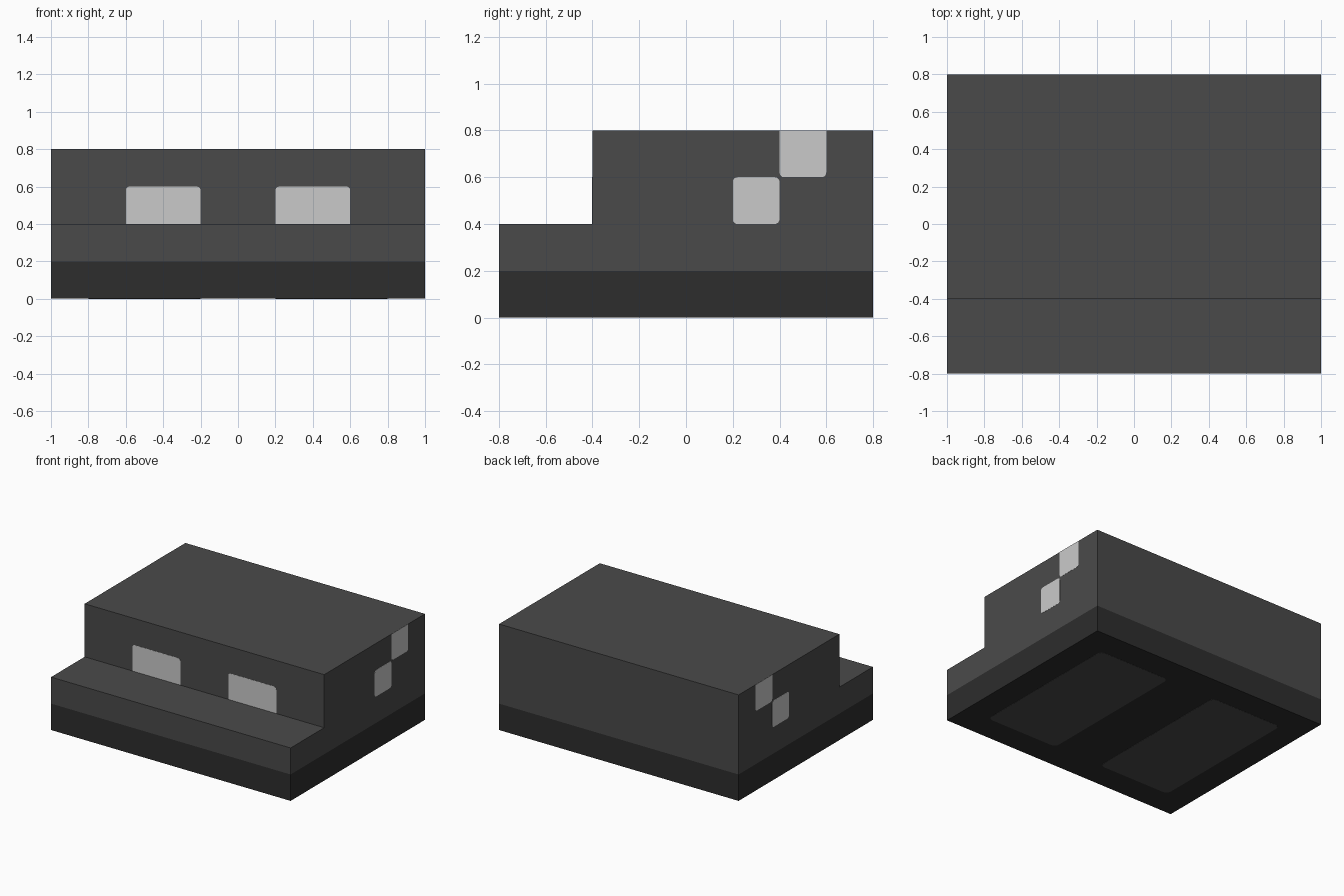
import bpy, bmesh, math
from mathutils import Vector, Matrix

if "Cube" in bpy.data.objects:
    bpy.data.objects.remove(bpy.data.objects["Cube"])


def material(name, v):
    m = bpy.data.materials.new(name)
    m.use_nodes = True
    m.diffuse_color = (v, v, v, 1)
    m.node_tree.nodes["Principled BSDF"].inputs["Base Color"].default_value = (v, v, v, 1)
    return m


BODY = material("body grey", 0.0685)
BASE = material("base dark grey", 0.0262)
LIGHT = material("lamp light grey", 0.591)
LIP = 0.001  # how far plates stand proud of the block


def extrude(name, outline, depth, axes, origin, mat):
    """Extrude a 2D outline; axes = directions of its u, v and depth."""
    bm = bmesh.new()
    face = bm.faces.new([bm.verts.new((u, v, 0)) for u, v in outline])
    ext = bmesh.ops.extrude_face_region(bm, geom=[face])
    top = [g for g in ext["geom"] if isinstance(g, bmesh.types.BMVert)]
    bmesh.ops.translate(bm, vec=(0, 0, depth), verts=top)
    rot = Matrix([Vector(a) for a in axes]).transposed().to_4x4()
    bm.transform(Matrix.Translation(origin) @ rot)
    bmesh.ops.recalc_face_normals(bm, faces=bm.faces[:])
    mesh = bpy.data.meshes.new(name)
    bm.to_mesh(mesh)
    bm.free()
    mesh.materials.append(mat)
    ob = bpy.data.objects.new(name, mesh)
    bpy.context.collection.objects.link(ob)
    return ob


def rounded(u0, u1, v0, v1, r, square=()):
    """Rectangle with rounded corners, counted from lower left anticlockwise."""
    corners = [(u0, v0, 1, 1), (u1, v0, -1, 1), (u1, v1, -1, -1), (u0, v1, 1, -1)]
    pts = []
    for i, (u, v, su, sv) in enumerate(corners):
        if i in square:
            pts.append((u, v))
            continue
        for k in range(5):
            a = math.pi + math.pi / 2 * (i + k / 4)
            pts.append((u + su * r + r * math.cos(a), v + sv * r + r * math.sin(a)))
    return pts


X, Y, Z = (1, 0, 0), (0, 1, 0), (0, 0, 1)
W = 1 - LIP

# Dark base slab and the stepped body on top of it
extrude("base_slab", [(-0.8, LIP), (0.8, LIP), (0.8, 0.2), (-0.8, 0.2)],
        2 * W, (Y, Z, X), (-W, 0, 0), BASE)
extrude("stepped_body",
        [(-0.8, 0.2), (0.8, 0.2), (0.8, 0.8), (-0.4, 0.8), (-0.4, 0.4), (-0.8, 0.4)],
        2 * W, (Y, Z, X), (-W, 0, 0), BODY)

for side, s in (("left", 1), ("right", -1)):
    # Front lamp, standing on the step
    u0, u1 = sorted((0.2 * s, 0.6 * s))
    extrude(side + "_front_lamp", rounded(u0, u1, 0.4, 0.6, 0.02, (0, 1)),
            0.004, (X, Z, Y), (0, -0.4 - LIP, 0), LIGHT)
    # Two side lamps touching corner to corner
    x = W - 0.003 if s > 0 else -1
    extrude(side + "_lower_side_lamp", rounded(0.2, 0.4, 0.4, 0.6, 0.02),
            0.004, (Y, Z, X), (x, 0, 0), LIGHT)
    extrude(side + "_upper_side_lamp", rounded(0.4, 0.6, 0.6, 0.8, 0.02, (2, 3)),
            0.004, (Y, Z, X), (x, 0, 0), LIGHT)
    # Pad on the underside
    u0, u1 = sorted((0.2 * s, 0.8 * s))
    extrude(side + "_underside_pad", rounded(u0, u1, -0.6, 0.6, 0.04),
            0.004, (X, Y, Z), (0, 0, 0), BODY)
